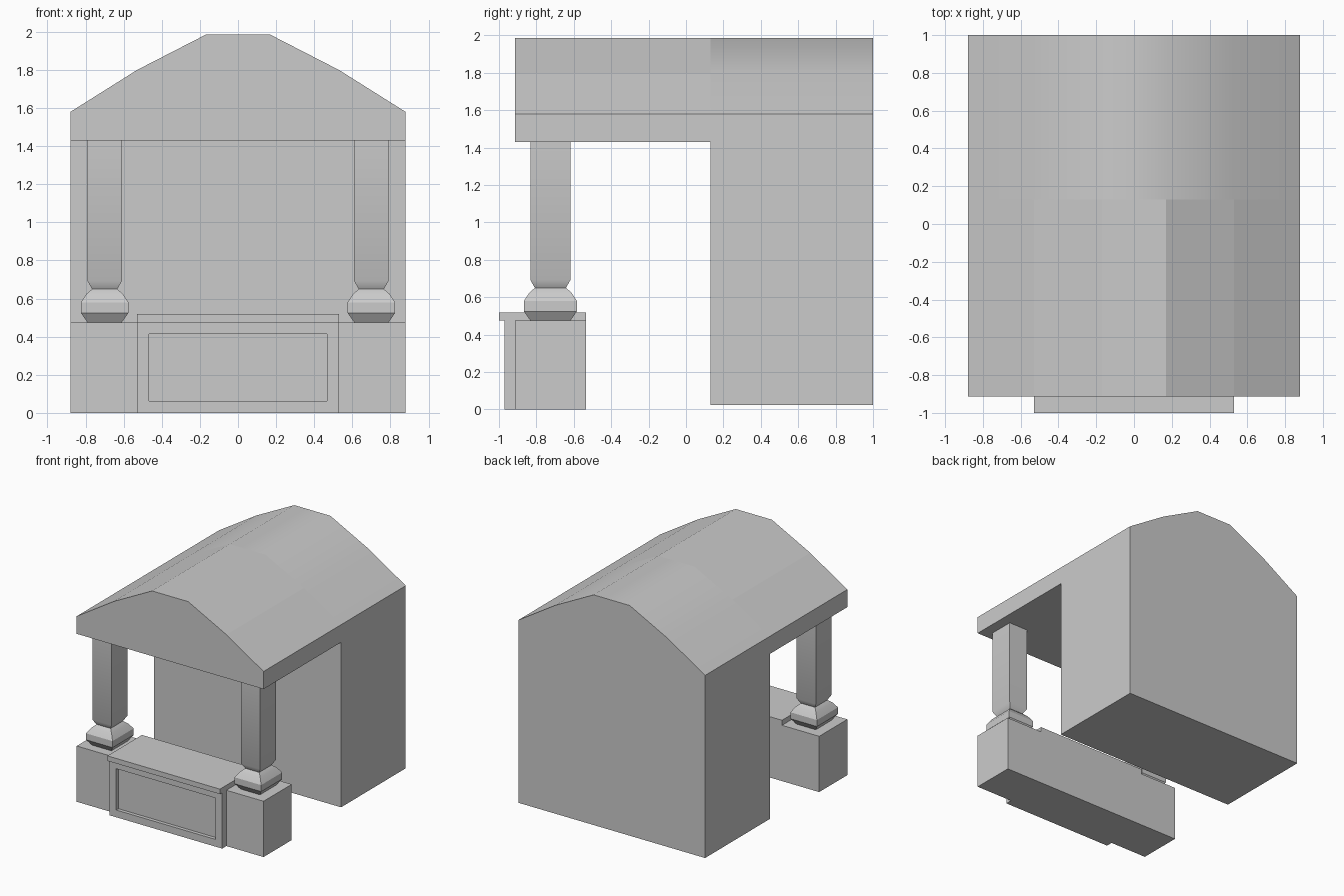
import bpy, bmesh
from mathutils import Vector

if "Cube" in bpy.data.objects:
    bpy.data.objects.remove(bpy.data.objects["Cube"])


def finish(name, bm, angle=None):
    bmesh.ops.recalc_face_normals(bm, faces=bm.faces)
    me = bpy.data.meshes.new(name)
    bm.to_mesh(me)
    bm.free()
    ob = bpy.data.objects.new(name, me)
    bpy.context.collection.objects.link(ob)
    if angle:
        bpy.ops.object.select_all(action='DESELECT')
        ob.select_set(True)
        bpy.context.view_layer.objects.active = ob
        bpy.ops.object.shade_smooth_by_angle(angle=angle)
    return ob


def loft(bm, rings, first=True, last=True):
    """Bridge equal-length rings of points, capping the ends if asked."""
    vs = [[bm.verts.new(p) for p in r] for r in rings]
    n = len(vs[0])
    for a, b in zip(vs, vs[1:]):
        for i in range(n):
            j = (i + 1) % n
            bm.faces.new((a[i], a[j], b[j], b[i]))
    if first:
        bm.faces.new(vs[0])
    if last:
        bm.faces.new(vs[-1])


# Hut: solid back block and overhanging canopy under one curved roof
half = [(0.88, 1.43), (0.88, 1.58), (0.53, 1.80), (0.17, 1.985)]
arch = half + [(-x, z) for x, z in reversed(half)]
FRONT, WALL, BACK = -0.913, 0.13, 1.0
bm = bmesh.new()
loft(bm, [[(x, y, z) for x, z in arch] for y in (FRONT, WALL)], last=False)
house = [(0.88, 0.025)] + arch + [(-0.88, 0.025)]
loft(bm, [[(x, y, z) for x, z in house] for y in (WALL, BACK)], first=False)
bm.faces.new([bm.verts.new((x, WALL, z)) for x, z in
              ((-0.88, 0.025), (0.88, 0.025), (0.88, 1.43), (-0.88, 1.43))])
bmesh.ops.remove_doubles(bm, verts=bm.verts, dist=0.0005)
inner = [f for f in bm.faces if f.calc_area() < 1e-6]
bmesh.ops.delete(bm, geom=inner, context='FACES')
hut = finish("hut_and_roof", bm, 0.7)
for p in hut.data.polygons:
    if p.center.y < WALL:
        p.use_smooth = False

# Front wall with projecting centre and recessed panel
side = [(0.53, -0.97), (0.53, -0.913), (0.88, -0.913), (0.88, -0.535)]
plan = side + [(-x, y) for x, y in reversed(side)]
bm = bmesh.new()
loft(bm, [[(x, y, z) for x, y in plan] for z in (0, 0.475)])
bmesh.ops.recalc_face_normals(bm, faces=bm.faces)
panel = [f for f in bm.faces if f.calc_center_median().y < -0.965]
bmesh.ops.inset_region(bm, faces=panel, thickness=0.087)
ext = bmesh.ops.extrude_discrete_faces(bm, faces=panel)["faces"]
bmesh.ops.translate(bm, verts=ext[0].verts, vec=Vector((0, 0.03, 0)))
finish("front_wall", bm)

# Counter slab on the wall
bm = bmesh.new()
loft(bm, [[(0.53, -1, z), (0.53, -0.535, z), (-0.53, -0.535, z), (-0.53, -1, z)]
          for z in (0.475, 0.518)])
finish("counter_slab", bm)

# Square columns with a turned base: (height, half width x)
profile = [(0.475, 0.09), (0.525, 0.125), (0.58, 0.125), (0.625, 0.095),
           (0.65, 0.066), (0.692, 0.09), (1.43, 0.09)]
for s, label in ((-1, "left"), (1, "right")):
    bm = bmesh.new()
    loft(bm, [[(s * 0.70 + sx * w, -0.725 + sy * (w + 0.017), z)
               for sx, sy in ((-1, -1), (1, -1), (1, 1), (-1, 1))]
              for z, w in profile])
    finish(label + "_column", bm, 0.52)
